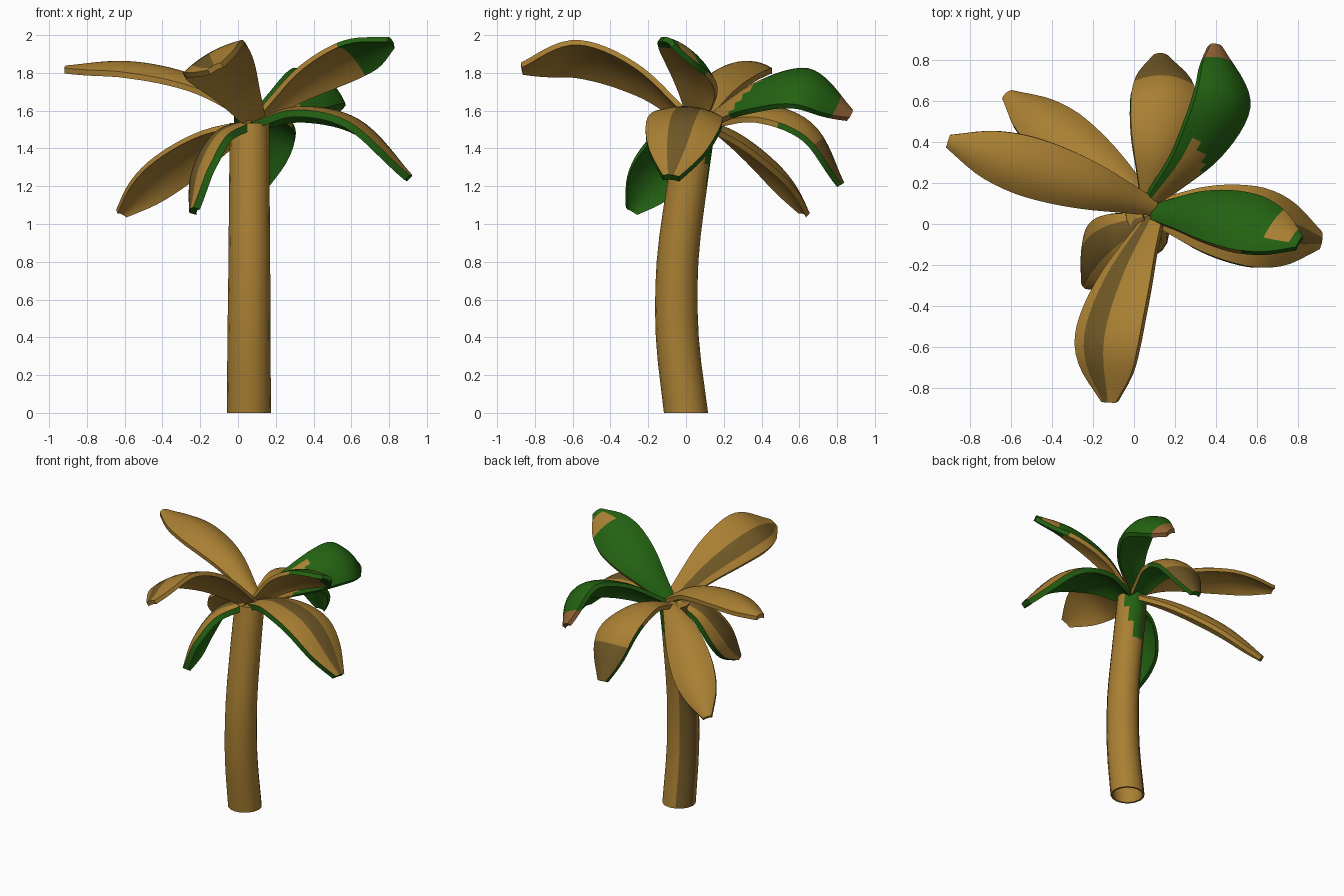
import bpy, bmesh, math
from mathutils import Vector

if "Cube" in bpy.data.objects:
    bpy.data.objects.remove(bpy.data.objects["Cube"])


def material(name, rgb):
    m = bpy.data.materials.new(name)
    m.diffuse_color = (*rgb, 1)
    m.use_nodes = True
    m.node_tree.nodes["Principled BSDF"].inputs["Base Color"].default_value = m.diffuse_color
    return m


MATS = [material("palm brown", (0.40, 0.215, 0.033)),
        material("palm green", (0.017, 0.122, 0.006)),
        material("dark brown", (0.165, 0.098, 0.02)),
        material("reddish brown", (0.29, 0.125, 0.035))]
BROWN, GREEN, DARK, RED = range(4)


def spline(pts, t):
    """Smooth curve through evenly spaced points."""
    p = [Vector(q) for q in pts]
    p = [2 * p[0] - p[1]] + p + [2 * p[-1] - p[-2]]
    n = len(p) - 3
    i = min(int(t * n), n - 1)
    u = t * n - i
    a, b, c, d = p[i:i + 4]
    return 0.5 * (2 * b + (c - a) * u + (2 * a - 5 * b + 4 * c - d) * u * u
                  + (3 * b - a - 3 * c + d) * u ** 3)


def finish(bm, name, angle):
    bmesh.ops.recalc_face_normals(bm, faces=bm.faces)
    me = bpy.data.meshes.new(name)
    bm.to_mesh(me)
    bm.free()
    for m in MATS:
        me.materials.append(m)
    ob = bpy.data.objects.new(name, me)
    bpy.context.collection.objects.link(ob)
    bpy.ops.object.select_all(action='DESELECT')
    ob.select_set(True)
    bpy.context.view_layer.objects.active = ob
    bpy.ops.object.shade_smooth_by_angle(angle=math.radians(angle))


# Trunk: bent hollow tube, open at the bottom
def trunk():
    path = [(0.058, 0.0, 0), (0.058, -0.046, 0.4), (0.06, -0.045, 0.8),
            (0.06, 0.005, 1.2), (0.062, 0.055, 1.535)]
    bm = bmesh.new()
    rows, sides = 12, 16
    walls = []
    for inset in (0, 0.014):
        rings = []
        for i in range(rows + 1):
            t = i / rows
            c = spline(path, t)
            r = 0.117 - 0.013 * t - inset
            rings.append([bm.verts.new(c + Vector((r * math.cos(a), r * math.sin(a), 0)))
                          for a in (2 * math.pi * k / sides for k in range(sides))])
        walls.append(rings)
    for w, rings in enumerate(walls):
        for i in range(rows):
            for k in range(sides):
                j = (k + 1) % sides
                f = bm.faces.new((rings[i][k], rings[i][j], rings[i + 1][j], rings[i + 1][k]))
                # tapering green patch below the crown, dark stripe down the back left
                if w == 0 and i >= rows - 3 and rows - i <= k <= 4:
                    f.material_index = GREEN
                elif w == 0 and k in (5, 6, 7):
                    f.material_index = DARK
    for end in (0, rows):
        for k in range(sides):
            j = (k + 1) % sides
            bm.faces.new((walls[0][end][k], walls[0][end][j], walls[1][end][j], walls[1][end][k]))
    bm.faces.new(walls[1][rows])
    finish(bm, "trunk", 40)


WIDTH = [(0.28, 0, 0), (0.54, 0, 0), (0.8, 0, 0), (0.97, 0, 0), (1.0, 0, 0), (0.78, 0, 0), (0.22, 0, 0)]


# Leaf: arched blade with thickness, swept along a curved spine
def leaf(name, pts, side, half, top, under, rule=None, arch=0.05, thick=0.03):
    rows, cols = 20, 12
    side = Vector(side)

    def frame(t):
        tan = (spline(pts, min(t + 0.02, 1)) - spline(pts, max(t - 0.02, 0))).normalized()
        s = (side - tan * side.dot(tan)).normalized()
        return s, tan.cross(s)

    flip = 1 if frame(0.5)[1].z > 0 else -1
    bm = bmesh.new()
    layers = [[], []]
    for i in range(rows + 1):
        t = i / rows
        s, n = frame(t)
        n = n * flip
        w = spline(WIDTH, t).x
        c = spline(pts, t)
        for k, layer in enumerate(layers):
            row = []
            for j in range(cols + 1):
                v = 2 * j / cols - 1
                h = arch * w * (0.4 - v * v) + (0.5 - k) * thick
                row.append(bm.verts.new(c + s * (v * half * w) + n * h))
            layer.append(row)

    # layer 0 is the top, 1 the underside, 2 the rim
    def quad(verts, k, t, v):
        col = (top, under, GREEN if GREEN in (top, under) else BROWN)[k]
        bm.faces.new(verts).material_index = rule(k, t, v, col) if rule else col

    for k, g in enumerate(layers):
        for i in range(rows):
            for j in range(cols):
                quad((g[i][j], g[i][j + 1], g[i + 1][j + 1], g[i + 1][j]),
                     k, (i + 0.5) / rows, (2 * j + 1) / cols - 1)
    a, b = layers
    for i in range(rows):
        for j in (0, cols):
            quad((a[i][j], a[i + 1][j], b[i + 1][j], b[i][j]), 2, (i + 0.5) / rows, 2 * j / cols - 1)
    for j in range(cols):
        for i in (0, rows):
            quad((a[i][j], a[i][j + 1], b[i][j + 1], b[i][j]), 2, i / rows, (2 * j + 1) / cols - 1)
    finish(bm, name, 45)


# Colour rules along (t) and across (v) a leaf
def brown_ends(k, t, v, col):
    if t > 0.9:
        return RED
    return BROWN if k != 1 and v > -0.6 and t < 0.34 - 0.14 * v else col


def green_tip(k, t, v, col):
    if k == 0:
        return BROWN if 0.82 < t < 0.93 and v > -0.5 else col
    return GREEN if t > 0.68 else BROWN


def dark_tip(k, t, v, col):
    if k == 0 and t > 0.73:
        return DARK
    return BROWN if k == 2 and t < 0.5 else col


def stripe(lo, hi):
    return lambda k, t, v, col: DARK if k == 0 and lo < v < hi else col


trunk()
leaf("leaf_left", [(0.1, 0.08, 1.55), (-0.2, 0.18, 1.74), (-0.55, 0.29, 1.825), (-0.91, 0.405, 1.82)],
     (0.3, 0.95, 0.05), 0.145, BROWN, BROWN)
leaf("leaf_back_left_low", [(0.08, 0.1, 1.53), (-0.14, 0.27, 1.45), (-0.39, 0.47, 1.28), (-0.62, 0.63, 1.06)],
     (0.62, 0.62, -0.35), 0.145, BROWN, BROWN)
leaf("leaf_back_low", [(0.08, 0.1, 1.53), (0.12, 0.38, 1.6), (0.15, 0.65, 1.5), (0.13, 0.82, 1.21)],
     (1, 0, -0.2), 0.16, BROWN, GREEN, dark_tip)
leaf("leaf_back_right", [(0.1, 0.12, 1.55), (0.32, 0.35, 1.69), (0.45, 0.62, 1.74), (0.40, 0.87, 1.58)],
     (0.8, -0.25, -0.58), 0.165, GREEN, GREEN, brown_ends)
leaf("leaf_right_high", [(0.1, 0.06, 1.55), (0.32, 0.06, 1.745), (0.57, 0.01, 1.885), (0.81, -0.09, 1.965)],
     (0.1, 0.83, -0.57), 0.165, GREEN, BROWN, green_tip)
leaf("leaf_right_low", [(0.08, 0.06, 1.52), (0.33, 0.03, 1.59), (0.63, -0.02, 1.52), (0.905, -0.08, 1.245)],
     (0.15, 1, -0.1), 0.195, BROWN, GREEN, stripe(-0.4, 0.33), arch=0.04, thick=0.038)
leaf("leaf_front_high", [(0.1, 0.04, 1.53), (-0.04, -0.25, 1.77), (-0.135, -0.57, 1.885), (-0.12, -0.87, 1.825)],
     (0.85, 0, 0.48), 0.18, BROWN, BROWN, stripe(-0.67, 0), arch=0.025)
leaf("leaf_front_left_low", [(0.06, 0.02, 1.53), (-0.1, -0.06, 1.46), (-0.2, -0.16, 1.28), (-0.235, -0.29, 1.07)],
     (0.2, -0.98, 0), 0.145, BROWN, GREEN, stripe(-0.5, 0.5), thick=0.038)
